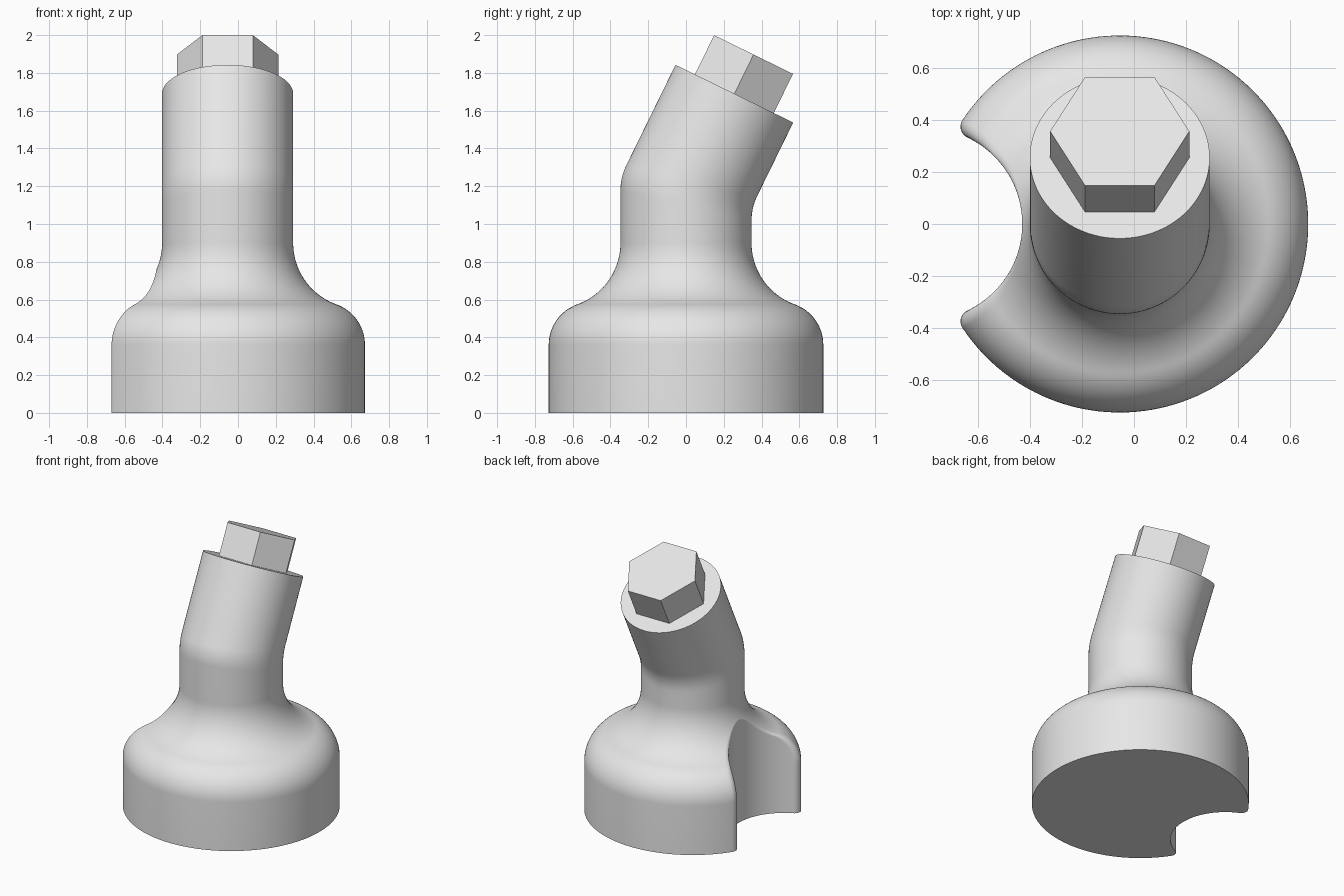
import bpy, bmesh
from math import sin, cos, tan, pi, acos, atan2, sqrt, radians
from mathutils import Matrix, Vector

if "Cube" in bpy.data.objects:
    bpy.data.objects.remove(bpy.data.objects["Cube"])

AXIS_X = -0.055              # x of the upright axis
BASE_R, NECK_R = 0.727, 0.347
NOTCH_D, NOTCH_R, FILLET = 0.745, 0.369, 0.046
TILT = radians(26.1)
BEND_Z, BEND_SOFT, NECK_LEN = 1.167, 0.07, 0.582
SHOULDER_Z, NECK_Z, SHOULDER_R = 0.36, 0.90, 0.228

grey = bpy.data.materials.new("light_grey")
grey.use_nodes = True
grey.diffuse_color = (0.8, 0.8, 0.8, 1)
grey.node_tree.nodes["Principled BSDF"].inputs["Base Color"].default_value = (0.8, 0.8, 0.8, 1)


def finish(bm, name, smooth):
    bmesh.ops.remove_doubles(bm, verts=bm.verts, dist=1e-5)
    bmesh.ops.recalc_face_normals(bm, faces=bm.faces)
    mesh = bpy.data.meshes.new(name)
    bm.to_mesh(mesh)
    bm.free()
    mesh.materials.append(grey)
    obj = bpy.data.objects.new(name, mesh)
    bpy.context.collection.objects.link(obj)
    if smooth:
        bpy.ops.object.select_all(action='DESELECT')
        obj.select_set(True)
        bpy.context.view_layer.objects.active = obj
        bpy.ops.object.shade_smooth_by_angle(angle=radians(30))
    return obj


def arc(cu, cv, r, start, end, n):
    steps = [start + (end - start) * i / n for i in range(n)]
    return [(AXIS_X - cu - r * cos(a), cv + r * sin(a)) for a in steps]


def slice_outline(r):
    """Round slice of radius r with the side notch taken out and its corners rounded."""
    if r <= NOTCH_D - NOTCH_R + 1e-6:
        return arc(0, 0, r, 0, 2 * pi, 128) + [(AXIS_X - r, 0)] * 56
    k = r - FILLET
    theta = acos((k * k + NOTCH_D ** 2 - (NOTCH_R + FILLET) ** 2) / (2 * k * NOTCH_D))
    u, v = k * cos(theta), k * sin(theta)
    beta = atan2(v, NOTCH_D - u)
    return (arc(0, 0, r, theta, 2 * pi - theta, 128)
            + arc(u, -v, FILLET, -theta, beta, 10)
            + arc(NOTCH_D, 0, NOTCH_R, pi + beta, pi - beta, 36)
            + arc(u, v, FILLET, -beta, theta, 10))


# Profile: straight base, convex shoulder, concave sweep into the neck
drop, gap = NECK_Z - SHOULDER_Z, BASE_R - NECK_R
total = (gap ** 2 + drop ** 2) / (2 * gap)
sweep_r = total - SHOULDER_R
lean = atan2(drop, total - gap)
profile = [(BASE_R, 0)]
for i in range(17):
    a = lean * i / 16
    profile.append((BASE_R - SHOULDER_R + SHOULDER_R * cos(a), SHOULDER_Z + SHOULDER_R * sin(a)))
for i in range(1, 37):
    a = lean * (1 - i / 36)
    profile.append((NECK_R + sweep_r - sweep_r * cos(a), NECK_Z - sweep_r * sin(a)))
# Extra slices where the notch runs out
edge = NOTCH_D - NOTCH_R
for extra in (0, 0.0003, 0.001, 0.002):
    r = edge + extra
    profile.append((r, NECK_Z - sqrt(sweep_r ** 2 - (NECK_R + sweep_r - r) ** 2)))
profile.sort(key=lambda p: p[1])

rings = [[Vector((x, y, z)) for x, y in slice_outline(r)] for r, z in profile]

# Tilted neck: a softened mitre, then straight to the cut end
circle = slice_outline(NECK_R)
up, along = Vector((0, 0, 1)), Vector((0, sin(TILT), cos(TILT)))
for i in range(11):
    t = i / 10
    ring = []
    for x, y in circle:
        corner = Vector((x, y, BEND_Z - y * tan(TILT / 2)))
        ring.append(corner - up * BEND_SOFT * (1 - t) ** 2 + along * BEND_SOFT * t * t)
    rings.append(ring)
end = Vector((0, 0, BEND_Z)) + along * NECK_LEN
rings.append([end + Vector((x, y * cos(TILT), -y * sin(TILT))) for x, y in circle])

# Body loft
bm = bmesh.new()
loops = [[bm.verts.new(p) for p in ring] for ring in rings]
for low, high in zip(loops, loops[1:]):
    for i in range(len(low)):
        j = (i + 1) % len(low)
        bm.faces.new((low[i], low[j], high[j], high[i]))
bm.faces.new(loops[0])
bm.faces.new(loops[-1])
finish(bm, "notched_base_and_neck", True)

# Hexagonal drive on the cut end
bm = bmesh.new()
height, sunk = 0.231, 0.02
middle = Vector((AXIS_X, 0, 0)) + end + along * (height - sunk) / 2
place = Matrix.Translation(middle) @ Matrix.Rotation(-TILT, 4, 'X')
bmesh.ops.create_cone(bm, cap_ends=True, segments=6, radius1=0.2685, radius2=0.2685,
                      depth=height + sunk, matrix=place @ Matrix.Rotation(pi / 6, 4, 'Z'))
finish(bm, "hex_drive", False)
